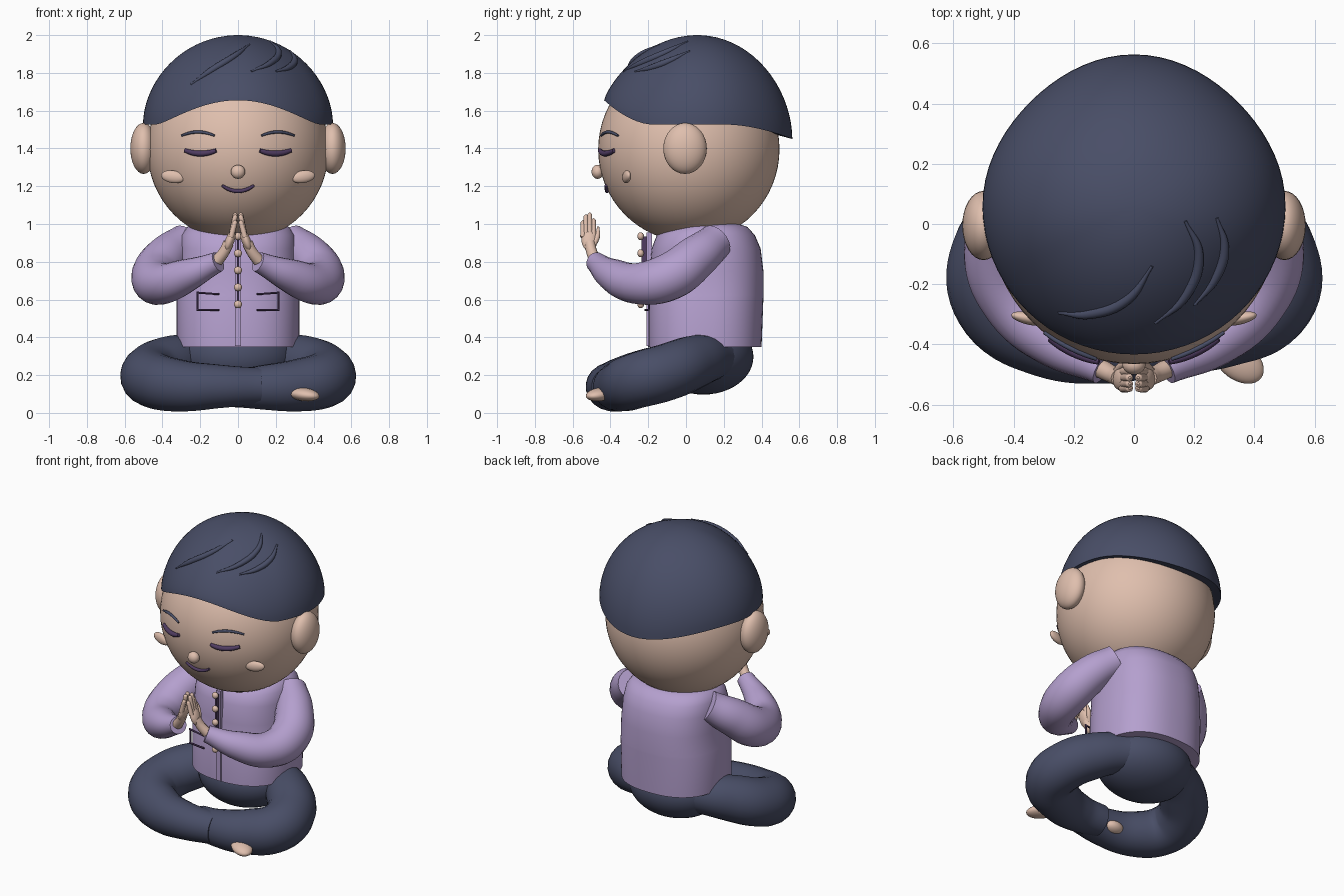
import bpy, bmesh, math

if "Cube" in bpy.data.objects:
    bpy.data.objects.remove(bpy.data.objects["Cube"])


def material(name, rgb):
    m = bpy.data.materials.new(name)
    m.use_nodes = True
    m.diffuse_color = (*rgb, 1)
    m.node_tree.nodes["Principled BSDF"].inputs["Base Color"].default_value = (*rgb, 1)
    return m


SKIN = material("skin", (0.74, 0.52, 0.42))
NAVY = material("navy", (0.066, 0.076, 0.135))
LILAC = material("lilac", (0.46, 0.35, 0.62))
PLUM = material("plum", (0.08, 0.045, 0.12))


def finish(ob, name, mat, angle=40):
    ob.name = name
    ob.data.materials.clear()
    ob.data.materials.append(mat)
    bpy.ops.object.select_all(action="DESELECT")
    ob.select_set(True)
    bpy.context.view_layer.objects.active = ob
    bpy.ops.object.shade_smooth_by_angle(angle=math.radians(angle))
    return ob


def ball(name, loc, size, mat, rot=(0, 0, 0), seg=32):
    bpy.ops.mesh.primitive_uv_sphere_add(segments=seg, ring_count=seg // 2, location=loc, rotation=rot)
    ob = bpy.context.object
    ob.scale = size
    return finish(ob, name, mat)


def box(name, loc, size, mat):
    bpy.ops.mesh.primitive_cube_add(size=1, location=loc)
    ob = bpy.context.object
    ob.scale = size
    return finish(ob, name, mat)


def tube(name, points, radii, mat, res=4):
    """Smooth tapering tube through the points."""
    cu = bpy.data.curves.new(name, "CURVE")
    cu.dimensions = "3D"
    cu.bevel_depth = 1
    cu.bevel_resolution = res
    cu.resolution_u = 8
    cu.use_fill_caps = True
    sp = cu.splines.new("BEZIER")
    sp.radius_interpolation = "CARDINAL"
    sp.bezier_points.add(len(points) - 1)
    for bp, p, r in zip(sp.bezier_points, points, radii):
        bp.co, bp.radius = p, r
        bp.handle_left_type = bp.handle_right_type = "AUTO"
    ob = bpy.data.objects.new(name, cu)
    bpy.context.collection.objects.link(ob)
    bpy.ops.object.select_all(action="DESELECT")
    ob.select_set(True)
    bpy.context.view_layer.objects.active = ob
    bpy.ops.object.convert(target="MESH")
    return finish(bpy.context.object, name, mat)


def loft(name, rings, mat):
    """Skin a list of equal rings and close both ends."""
    bm = bmesh.new()
    loops = [[bm.verts.new(p) for p in ring] for ring in rings]
    n = len(loops[0])
    for a, b in zip(loops, loops[1:]):
        for i in range(n):
            j = (i + 1) % n
            bm.faces.new((a[i], a[j], b[j], b[i]))
    bm.faces.new(loops[0])
    bm.faces.new(loops[-1])
    bmesh.ops.recalc_face_normals(bm, faces=bm.faces)
    me = bpy.data.meshes.new(name)
    bm.to_mesh(me)
    bm.free()
    ob = bpy.data.objects.new(name, me)
    bpy.context.collection.objects.link(ob)
    return finish(ob, name, mat)


# Head, nose, ears and cheeks
HEAD_Y, HEAD_Z, HEAD_R, HEAD_H = 0.015, 1.395, 0.48, 0.488
ball("head", (0, HEAD_Y, HEAD_Z), (HEAD_R, HEAD_R, HEAD_H), SKIN, seg=64)
ball("nose", (0, -0.468, 1.276), (0.038, 0.032, 0.037), SKIN)


def face_arc(name, x0, x1, z_mid, rise, radius, mat):
    """Curved stroke lying just proud of the face."""
    pts, radii = [], []
    for i in range(7):
        t = i / 3 - 1
        x, z = (x0 + x1) / 2 + t * (x1 - x0) / 2, z_mid + rise * t * t
        y = HEAD_Y - HEAD_R * math.sqrt(1 - (x / HEAD_R) ** 2 - ((z - HEAD_Z) / HEAD_H) ** 2)
        pts.append((x, y - 0.006, z))
        radii.append(radius * (1 - 0.3 * t * t))
    tube(name, pts, radii, mat)


face_arc("mouth", -0.085, 0.085, 1.174, 0.03, 0.0105, PLUM)
for s, side in ((1, "left"), (-1, "right")):
    ball(side + "_ear", (s * 0.5, -0.005, 1.4), (0.07, 0.115, 0.135), SKIN)
    ball(side + "_cheek", (s * 0.345, -0.314, 1.25), (0.064, 0.021, 0.033), SKIN, (0, -s * 0.15, s * 0.2))
    face_arc(side + "_closed_eye", s * 0.116, s * 0.28, 1.373, 0.016, 0.0155, PLUM)
    face_arc(side + "_eyebrow", s * 0.125, s * 0.298, 1.487, -0.019, 0.0085, NAVY)

# Hair cap: wavy hairline by angle from the front, flatter slope over the brow
HAIR_Y, HAIR_TOP = 0.06, 2.0


def hairline(a):
    fringe = max(0, math.cos(min(abs(a) * 1.5, math.pi))) ** 1.5
    t = max(0, (math.degrees(abs(a)) - 105) / 75)
    return 1.527 + 0.128 * fringe - 0.077 * t * t * (3 - 2 * t)


def hair_radius(a):
    back = math.sin(2 * a) ** 2 if math.cos(a) < 0 else 0
    return 0.503 - 0.015 * back - 0.01 * max(0, math.cos(a)) ** 2


def hair_point(a, rho):
    z0, r = hairline(a), hair_radius(a) * rho
    slope = 0.53 + 0.24 * max(0, math.cos(a)) ** 2
    z = z0 + (HAIR_TOP - z0) * max(0, 1 - rho * rho) ** slope
    return (math.sin(a) * r, HAIR_Y - math.cos(a) * r, z)


angles = [math.pi * (i / 36 - 1) for i in range(72)]
rings = [[(math.sin(a) * 0.43, HAIR_Y - 0.04 - math.cos(a) * 0.43, hairline(a) + 0.03) for a in angles]]
for k in range(19):
    rho = math.cos(math.radians(k * 88 / 18))
    rings.append([hair_point(a, rho) for a in angles])
loft("hair", rings, NAVY)

# Raised hair locks lying on the cap
LOCKS = [
    [(-0.25, -0.295), (-0.15, -0.3), (-0.02, -0.25), (0.06, -0.14)],
    [(0.07, -0.33), (0.17, -0.24), (0.215, -0.1), (0.17, 0.01)],
    [(0.2, -0.27), (0.27, -0.18), (0.3, -0.08), (0.275, 0.02)],
]
for i, lock in enumerate(LOCKS):
    pts = []
    for x, y in lock:
        a = math.atan2(x, HAIR_Y - y)
        pts.append(hair_point(a, math.hypot(x, y - HAIR_Y) / hair_radius(a)))
    tube("hair_lock_%d" % (i + 1), pts, (0.005, 0.016, 0.016, 0.005), NAVY)

# Shirt body: height, half width, front, back
SHIRT = [
    (0.35, 0.325, -0.2, 0.4), (0.61, 0.325, -0.2, 0.41), (0.622, 0.322, -0.197, 0.41),
    (0.75, 0.318, -0.193, 0.41), (0.87, 0.31, -0.182, 0.395), (0.94, 0.3, -0.155, 0.365),
    (0.985, 0.27, -0.1, 0.325), (1.0, 0.22, -0.05, 0.28),
]


def rounded(z, w, front, back, power=2.4, n=64):
    ring = []
    for i in range(n):
        c, s = math.cos(2 * math.pi * i / n), math.sin(2 * math.pi * i / n)
        x = math.copysign(abs(c) ** (2 / power), c) * w
        y = math.copysign(abs(s) ** (2 / power), s) * (back - front) / 2
        ring.append((x, y + (front + back) / 2, z))
    return ring


loft("shirt", [rounded(*row) for row in SHIRT], LILAC)

# Placket, buttons on a dark seam, and pocket trim
box("placket", (0, -0.195, 0.655), (0.034, 0.03, 0.6), LILAC)
box("button_seam", (0, -0.222, 0.755), (0.013, 0.028, 0.36), PLUM)
for i in range(5):
    ball("button_%d" % (i + 1), (0, -0.24, 0.575 + 0.09 * i), (0.021, 0.018, 0.021), SKIN, seg=16)
for s, side in ((1, "left"), (-1, "right")):
    trims = {
        "top": ((0.1, -0.215, 0.628), (0.22, -0.197, 0.637)),
        "side": ((0.214, -0.197, 0.637), (0.214, -0.197, 0.545)),
        "bottom": ((0.1, -0.215, 0.545), (0.22, -0.197, 0.545)),
    }
    for part, pts in trims.items():
        tube("%s_pocket_%s" % (side, part), [(s * x, y, z) for x, y, z in pts], (0.006, 0.006), PLUM, 1)

# Sleeves and praying hands
ARM = [
    (0.275, 0.16, 0.91, 0.095), (0.375, 0.06, 0.828, 0.115), (0.44, -0.085, 0.722, 0.125),
    (0.4, -0.25, 0.685, 0.11), (0.265, -0.39, 0.73, 0.087), (0.105, -0.48, 0.8, 0.054),
]
FINGERS = [(-0.49, 1.03), (-0.51, 1.06), (-0.53, 1.05), (-0.545, 1.02)]
for s, side in ((1, "left"), (-1, "right")):
    tube(side + "_sleeve", [(s * x, y, z) for x, y, z, r in ARM], [p[3] for p in ARM], LILAC, 8)
    tube(side + "_wrist", [(s * 0.11, -0.48, 0.805), (s * 0.072, -0.5, 0.855), (s * 0.05, -0.51, 0.9)],
         (0.032, 0.029, 0.029), SKIN)
    ball(side + "_palm", (s * 0.042, -0.513, 0.915), (0.024, 0.04, 0.06), SKIN, (0, -s * 0.35, 0), 24)
    for i, (y, tip) in enumerate(FINGERS):
        tube("%s_finger_%d" % (side, i + 1),
             [(s * 0.037, y, 0.93), (s * 0.025, y, (tip + 0.93) / 2), (s * 0.015, y, tip - 0.008), (s * 0.014, y, tip)],
             (0.015, 0.014, 0.012, 0.004), SKIN)
    tube(side + "_thumb", [(s * 0.055, -0.49, 0.89), (s * 0.035, -0.468, 0.94), (s * 0.02, -0.465, 0.985)],
         (0.016, 0.014, 0.006), SKIN)

# Hips and crossed trouser legs
ball("hips", (0, 0.092, 0.297), (0.307, 0.265, 0.2), NAVY, seg=48)
THIGH = [(0.17, 0.165, 0.3, 0.115), (0.335, 0.05, 0.272, 0.14), (0.46, -0.105, 0.215, 0.15)]
RIGHT_SHIN = [(0.45, -0.26, 0.175, 0.148), (0.3, -0.37, 0.143, 0.137),
              (0.1, -0.415, 0.14, 0.116), (-0.12, -0.4, 0.14, 0.1)]
LEFT_SHIN = [(0.455, -0.25, 0.175, 0.148), (0.31, -0.335, 0.145, 0.138),
             (0.13, -0.375, 0.135, 0.118), (-0.03, -0.36, 0.13, 0.1)]
for s, side, shin in ((1, "left", LEFT_SHIN), (-1, "right", RIGHT_SHIN)):
    path = THIGH + shin
    tube(side + "_trouser_leg", [(s * x, y, z) for x, y, z, r in path], [p[3] for p in path], NAVY, 8)

# Feet peeking out from the crossed legs
ball("right_foot", (0.347, -0.455, 0.098), (0.095, 0.062, 0.035), SKIN, (0, 0.12, -0.65))
ball("left_foot", (-0.12, -0.33, 0.1), (0.07, 0.05, 0.04), SKIN, (0, 0, 0.2))
